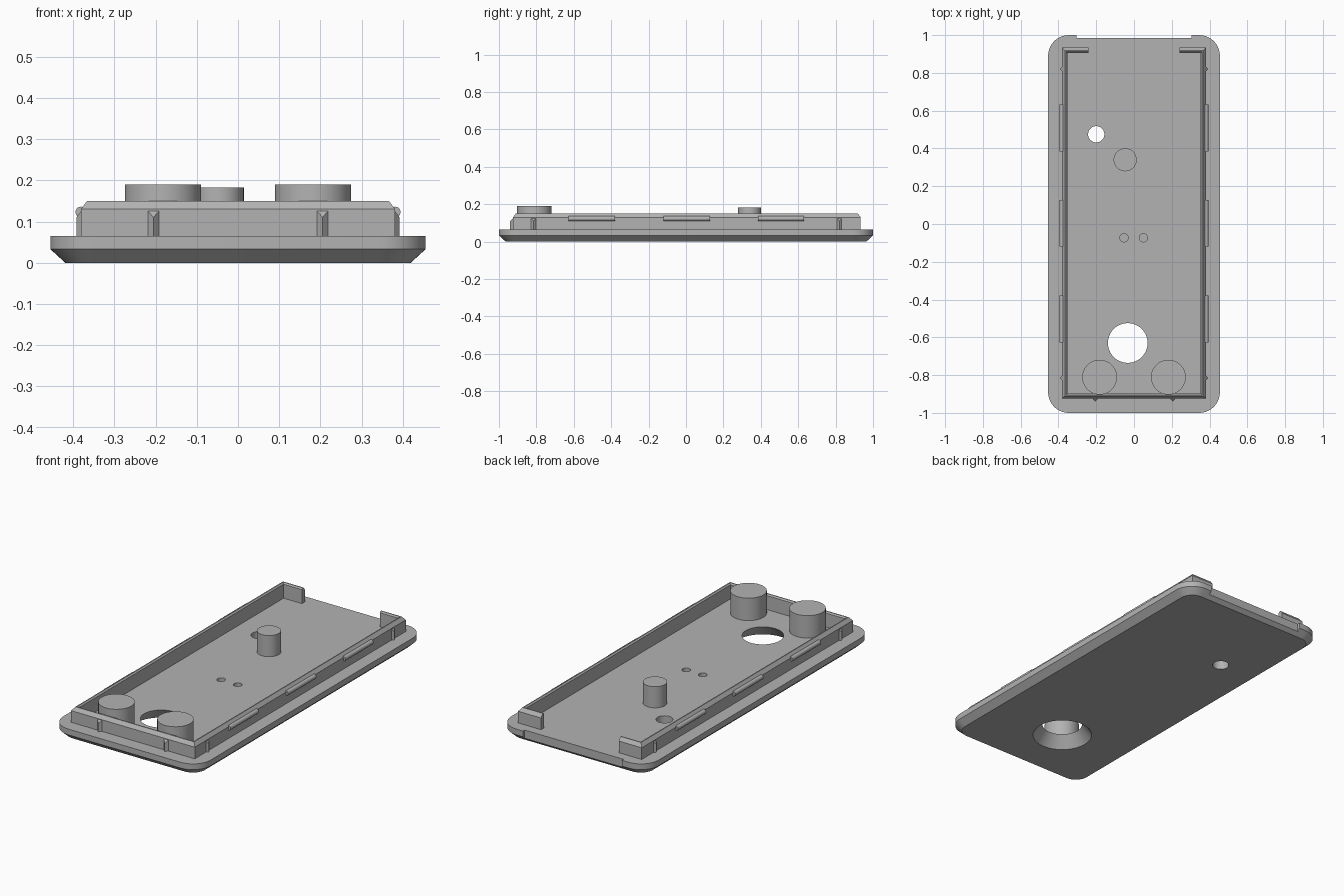
import bpy, bmesh, math
from mathutils import Matrix

cube = bpy.data.objects.get("Cube")
if cube:
    bpy.data.objects.remove(cube, do_unlink=True)

grey = bpy.data.materials.new("light grey plastic")
grey.use_nodes = True
COLOUR = (0.45, 0.45, 0.45, 1)
grey.diffuse_color = COLOUR
grey.node_tree.nodes["Principled BSDF"].inputs["Base Color"].default_value = COLOUR

FLOOR = 0.065
SUNK = 0.055


def finish(name, bm):
    bmesh.ops.recalc_face_normals(bm, faces=bm.faces)
    mesh = bpy.data.meshes.new(name)
    bm.to_mesh(mesh)
    bm.free()
    mesh.materials.append(grey)
    obj = bpy.data.objects.new(name, mesh)
    bpy.context.collection.objects.link(obj)
    return obj


def loft(name, loops, closed=False):
    """Skin a stack of equal loops, capped or joined end to end."""
    bm = bmesh.new()
    rings = [[bm.verts.new(p) for p in loop] for loop in loops]
    pairs = list(zip(rings, rings[1:]))
    if closed:
        pairs.append((rings[-1], rings[0]))
    else:
        bm.faces.new(rings[0])
        bm.faces.new(rings[-1])
    n = len(rings[0])
    for a, b in pairs:
        for i in range(n):
            j = (i + 1) % n
            bm.faces.new((a[i], a[j], b[j], b[i]))
    return finish(name, bm)


def cylinder(name, x, y, z0, z1, r0, r1=None, sides=64):
    r1 = r0 if r1 is None else r1
    angles = [2 * math.pi * i / sides for i in range(sides)]
    return loft(name, [[(x + r * math.cos(a), y + r * math.sin(a), z) for a in angles]
                       for r, z in ((r0, z0), (r1, z1))])


def box(name, x0, x1, y0, y1, z0, z1):
    return loft(name, [[(x0, y0, z), (x1, y0, z), (x1, y1, z), (x0, y1, z)]
                       for z in (z0, z1)])


def cut(target, cutter):
    mod = target.modifiers.new("cut", 'BOOLEAN')
    mod.operation = 'DIFFERENCE'
    mod.solver = 'EXACT'
    mod.object = cutter
    select(target)
    bpy.ops.object.modifier_apply(modifier=mod.name)
    bpy.data.objects.remove(cutter, do_unlink=True)


def select(obj):
    bpy.ops.object.select_all(action='DESELECT')
    obj.select_set(True)
    bpy.context.view_layer.objects.active = obj


def smooth(obj):
    select(obj)
    bpy.ops.object.shade_smooth_by_angle(angle=math.radians(25))


def rounded_rect(hx, hy, r, z, steps=10):
    points = []
    for k, (sx, sy) in enumerate(((1, 1), (-1, 1), (-1, -1), (1, -1))):
        for i in range(steps + 1):
            a = math.pi / 2 * (k + i / steps)
            points.append((sx * (hx - r) + r * math.cos(a),
                           sy * (hy - r) + r * math.sin(a), z))
    return points


# Base plate with a bevelled underside
plate = loft("base_plate", [rounded_rect(0.455 - d, 1 - d, 0.11 - d, z)
                            for d, z in ((0.036, 0), (0, 0.033), (0, FLOOR))])

# Shallow notch in the back edge
cut(plate, box("notch_cutter", -0.305, 0.305, 0.985, 1.1, -0.1, 0.2))

# Flared large hole, plain small hole and two blind holes
e = 0.01
slope = 0.05 / FLOOR
cut(plate, cylinder("flared_cutter", -0.033, -0.63, -e, FLOOR + e,
                    0.155 + slope * e, 0.105 - slope * e))
cut(plate, cylinder("hole_cutter", -0.2, 0.475, -0.1, 0.2, 0.043, sides=40))
for x in (-0.053, 0.05):
    cut(plate, cylinder("blind_cutter", x, -0.073, 0.03, 0.2, 0.022, sides=32))
smooth(plate)

# Raised wall with bevelled rim, open in the middle of the back
X, FRONT, BACK = 0.381, -0.925, 0.934
profile = ((0, SUNK), (0, 0.13), (0.015, 0.15), (0.021, 0.15), (0.028, 0.143), (0.028, SUNK))
wall = loft("rim_wall", [[(d - X, FRONT + d, z), (X - d, FRONT + d, z),
                          (X - d, BACK - d, z), (d - X, BACK - d, z)]
                         for d, z in profile], closed=True)
cut(wall, box("gap_cutter", -0.24, 0.24, 0.8, 1.1, 0, 0.3))


# Pointed vertical ribs on the outside of the wall
def rib(name, x, y, angle, depth):
    w = 0.017
    obj = loft(name, [[(-w, 0.004, z), (0, -depth, tip), (w, 0.004, z)]
                      for z, tip in ((SUNK, SUNK), (0.13, 0.11))])
    obj.data.transform(Matrix.Translation((x, y, 0)) @ Matrix.Rotation(angle, 4, 'Z'))


for side, s in (("left", 1), ("right", -1)):
    rib(f"front_rib_{side}", s * 0.205, FRONT, 0, 0.015)
    for end, y in (("front", -0.815), ("back", 0.82)):
        rib(f"side_rib_{side}_{end}", s * X, y, s * math.pi / 2, 0.011)

    # Rounded snap ridges along each side
    for place, y in (("front", -0.503), ("middle", 0.004), ("back", 0.508)):
        ridge = cylinder(f"snap_ridge_{side}_{place}", 0, 0, -0.124, 0.124, 0.013, sides=24)
        ridge.data.transform(Matrix.Translation((s * 0.381, y, 0.123))
                             @ Matrix.Rotation(math.pi / 2, 4, 'X'))
        smooth(ridge)

    # Large pegs at the front
    smooth(cylinder(f"large_peg_{side}", s * 0.182, -0.811, SUNK, 0.19, 0.092))

# Small peg towards the back
smooth(cylinder("small_peg", -0.047, 0.34, SUNK, 0.183, 0.061, sides=48))
